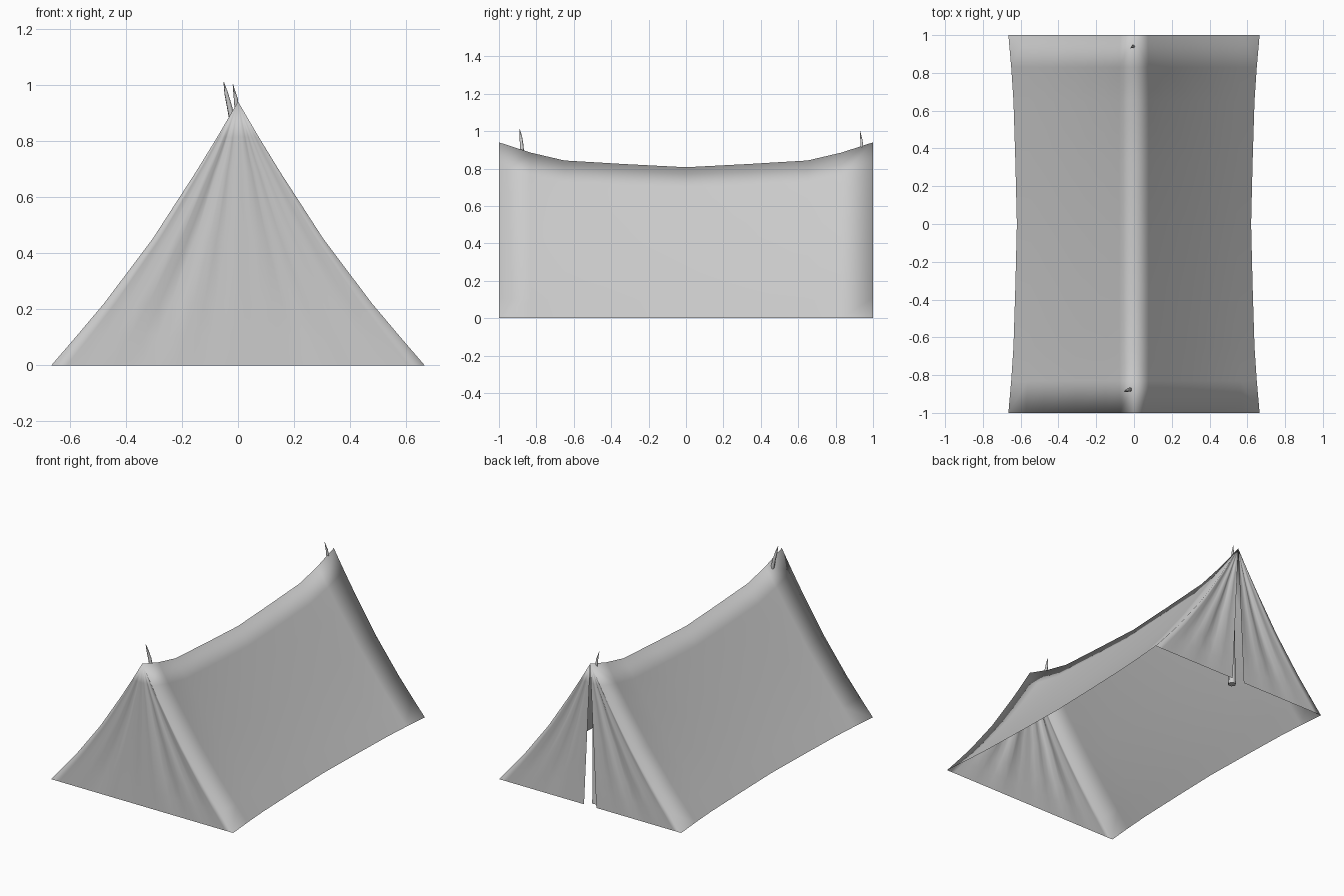
import bpy, bmesh, math

if "Cube" in bpy.data.objects:
    bpy.data.objects.remove(bpy.data.objects["Cube"])

# Half profile of the gable ends: (half width, height fraction), bottom to ridge
PROFILE = [(0.665, 0), (0.572, 0.115), (0.477, 0.235), (0.305, 0.478),
           (0.15, 0.733), (0.074, 0.865), (0, 1)]
# Stations along the tent: (y, bottom half width, ridge height)
HALF = [(0, 0.62, 0.807), (0.33, 0.628, 0.824), (0.65, 0.638, 0.843),
        (0.83, 0.65, 0.885), (1, 0.665, 0.94)]
STATIONS = [(-y, w, h) for y, w, h in reversed(HALF)] + HALF[1:]


def section(y, w, h):
    """Half cross-section, sagging at the ends and flatter in the middle."""
    flat = 0.6 * (1 - abs(y) ** 3)
    pts = []
    for x, t in PROFILE:
        sag = x / PROFILE[0][0]
        pts.append((w * (sag + (1 - t - sag) * flat), h * t))
    return pts


def grid_faces(bm, rows):
    """Skin a list of equally long point rows."""
    vs = [[bm.verts.new(p) for p in row] for row in rows]
    for a, b in zip(vs, vs[1:]):
        for i in range(len(a) - 1):
            bm.faces.new((a[i], a[i + 1], b[i + 1], b[i]))


def gable(bm, y, side, gap):
    """Half of an end panel with soft folds fanning out of the peak."""
    n = 12
    rows = []
    for x, z in section(y, 0.665, 0.94):
        t = z / 0.94
        inner = min(gap * (1 - t), x)
        row = []
        for i in range(n + 1):
            u = i / n
            fold = 0.009 * math.sin(math.pi * t) * math.sin(math.pi * u) \
                * (1 + math.sin(u * 17 + side))
            row.append((side * (inner + (x - inner) * u),
                        y - math.copysign(fold, y), z))
        rows.append(row)
    grid_faces(bm, rows)


# Canvas: both slopes, closed front, slit back
bm = bmesh.new()
for side in (-1, 1):
    grid_faces(bm, [[(side * x, s[0], z) for x, z in section(*s)] for s in STATIONS])
    gable(bm, -1, side, 0)
    gable(bm, 1, side, 0.045)
bmesh.ops.remove_doubles(bm, verts=bm.verts, dist=0.0005)
bmesh.ops.dissolve_degenerate(bm, edges=bm.edges, dist=0.0001)
bmesh.ops.recalc_face_normals(bm, faces=bm.faces)
for f in bm.faces:
    f.smooth = True
mesh = bpy.data.meshes.new("tent_canvas")
bm.to_mesh(mesh)
bm.free()
bpy.context.collection.objects.link(bpy.data.objects.new("tent_canvas", mesh))


def pole(name, pts):
    """Tapered stick through (x, y, z, radius) points."""
    cu = bpy.data.curves.new(name, 'CURVE')
    cu.dimensions = '3D'
    cu.bevel_depth = 1
    cu.bevel_resolution = 1
    cu.use_fill_caps = True
    sp = cu.splines.new('POLY')
    sp.points.add(len(pts) - 1)
    for p, (x, y, z, r) in zip(sp.points, pts):
        p.co = (x, y, z, 1)
        p.radius = r
    bpy.context.collection.objects.link(bpy.data.objects.new(name, cu))


# Back pole reaches the ground, front one only pokes out of the roof
pole("back_pole", [(0, 0.94, 0, 0.026), (0, 0.94, 0.03, 0.024), (0.004, 0.942, 0.5, 0.018),
                   (0, 0.942, 0.88, 0.01), (-0.008, 0.938, 0.95, 0.007),
                   (-0.018, 0.931, 1.0, 0.001)])
pole("front_pole_tip", [(-0.018, -0.876, 0.86, 0.011), (-0.03, -0.878, 0.92, 0.01),
                        (-0.042, -0.883, 0.97, 0.007), (-0.051, -0.889, 1.01, 0.001)])
